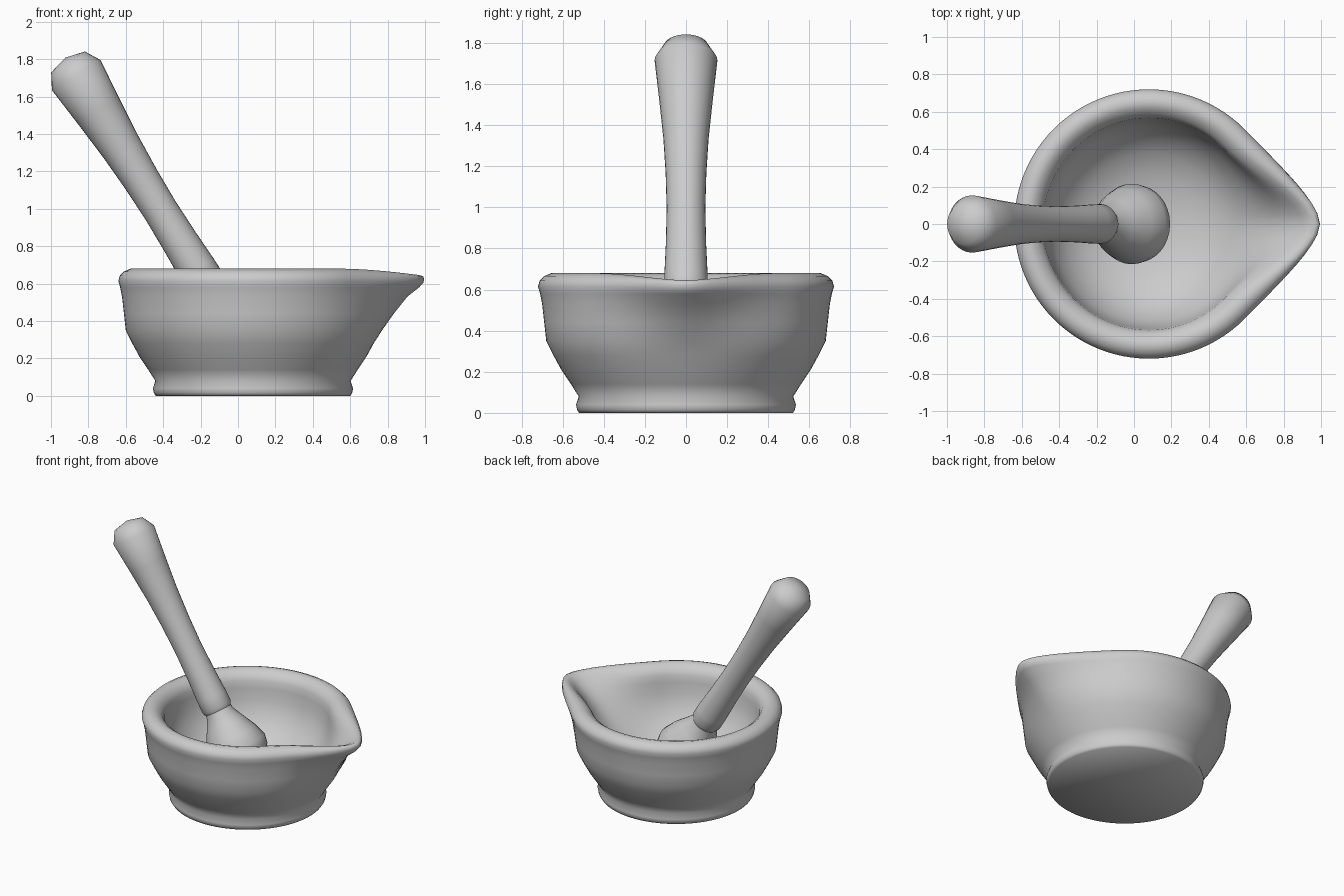
import bpy, bmesh, math
from mathutils import Vector

if "Cube" in bpy.data.objects:
    bpy.data.objects.remove(bpy.data.objects["Cube"])

stone = bpy.data.materials.new("grey_stone")
stone.diffuse_color = (0.6, 0.6, 0.6, 1)
stone.use_nodes = True
stone.node_tree.nodes["Principled BSDF"].inputs["Base Color"].default_value = stone.diffuse_color


def loft(name, rings, smooth_angle):
    """Skin closed rings of points; a ring with one point makes a pole."""
    bm = bmesh.new()
    vr = [[bm.verts.new(p) for p in ring] for ring in rings]
    for a, b in zip(vr, vr[1:]):
        n = max(len(a), len(b))
        for i in range(n):
            j = (i + 1) % n
            if len(a) == 1:
                bm.faces.new((a[0], b[j], b[i]))
            elif len(b) == 1:
                bm.faces.new((a[i], a[j], b[0]))
            else:
                bm.faces.new((a[i], a[j], b[j], b[i]))
    bmesh.ops.recalc_face_normals(bm, faces=bm.faces[:])
    mesh = bpy.data.meshes.new(name)
    bm.to_mesh(mesh)
    bm.free()
    mesh.materials.append(stone)
    ob = bpy.data.objects.new(name, mesh)
    bpy.context.collection.objects.link(ob)
    bpy.ops.object.select_all(action='DESELECT')
    ob.select_set(True)
    bpy.context.view_layer.objects.active = ob
    bpy.ops.object.shade_smooth_by_angle(angle=math.radians(smooth_angle))
    return ob


# Mortar: turned bowl whose upper rings are pulled out to a pouring lip at +x
CX, R, SEG = 0.08, 0.72, 96


def lip(theta):
    t = abs(theta)
    if t >= math.pi / 4:
        return 0.0
    return max(0, R / math.cos(math.pi / 4 - t) - 0.10 * math.exp(-t / 0.1) - R)


# radius, height, share of lip pull, share of lip drop
profile = [
    (0, 0, 0, 0), (0.52, 0, 0, 0), (0.53, 0.015, 0, 0), (0.535, 0.04, 0, 0),
    (0.522, 0.08, 0, 0), (0.56, 0.14, 0, 0), (0.607, 0.21, 0, 0),
    (0.645, 0.28, 0, 0), (0.68, 0.35, 0.05, 0), (0.69, 0.44, 0.32, 0),
    (0.70, 0.53, 0.63, 0), (0.71, 0.58, 0.90, 0), (0.72, 0.615, 0.97, 0.3),
    (0.712, 0.643, 1.02, 0.5), (0.69, 0.665, 1.12, 0.8), (0.655, 0.68, 1.2, 1),
    (0.62, 0.671, 1.22, 1), (0.585, 0.645, 1.2, 1), (0.567, 0.61, 1.08, 0.9),
    (0.56, 0.56, 0.85, 0.5), (0.55, 0.48, 0.55, 0), (0.52, 0.39, 0.25, 0),
    (0.46, 0.30, 0.08, 0), (0.38, 0.23, 0, 0), (0.27, 0.178, 0, 0),
    (0.14, 0.148, 0, 0), (0, 0.14, 0, 0)]
rings = []
for r, z, pull, drop in profile:
    if r == 0:
        rings.append([(CX, 0, z)])
        continue
    ring = []
    for i in range(SEG):
        th = 2 * math.pi * i / SEG
        th = th - 2 * math.pi if th > math.pi else th
        d = lip(th)
        rr = r + pull * d
        ring.append((CX + rr * math.cos(th), rr * math.sin(th),
                     z - drop * 0.033 * d / 0.19))
    rings.append(ring)
loft("mortar", rings, 60)

# Pestle: turned parts along a tilted axis, measured from the handle's top ring
top = Vector((-0.865, 0, 1.715))
axis = Vector((-0.529, 0, 0.849)).normalized()
side = Vector((-axis.z, 0, axis.x))


def turned(name, pts, seg, angle):
    rings = []
    for t, r in pts:
        c = top + axis * t
        if r == 0:
            rings.append([c])
        else:
            rings.append([c + side * r * math.cos(a) + Vector((0, r * math.sin(a), 0))
                          for a in (2 * math.pi * i / seg for i in range(seg))])
    loft(name, rings, angle)


# Handle
turned("pestle_handle", [
    (0.11, 0), (0.083, 0.106), (0.0, 0.153), (-0.22, 0.131), (-0.45, 0.110),
    (-0.65, 0.099), (-0.85, 0.094), (-1.05, 0.098), (-1.22, 0.105),
    (-1.30, 0.106), (-1.325, 0.095), (-1.325, 0)], 32, 60)

# Grinding head
turned("pestle_head", [
    (-1.30, 0), (-1.30, 0.09), (-1.35, 0.097), (-1.42, 0.132), (-1.52, 0.184),
    (-1.61, 0.215), (-1.67, 0.206), (-1.74, 0.16), (-1.80, 0.09), (-1.82, 0)], 32, 60)
